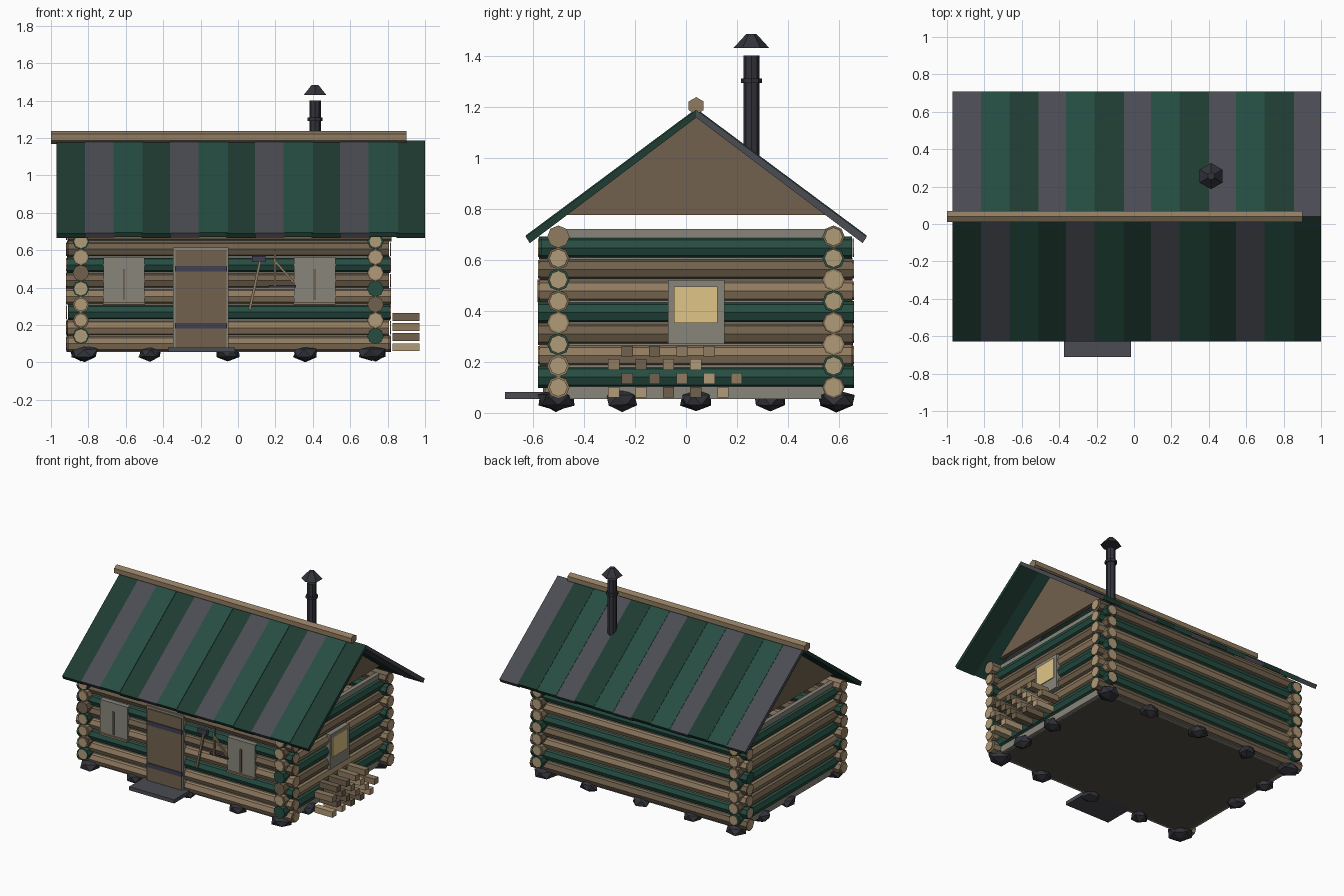
import bpy, bmesh, random
from math import sin, cos, tau, hypot, pi

if "Cube" in bpy.data.objects:
    bpy.data.objects.remove(bpy.data.objects["Cube"])

random.seed(4)


def mat(name, *rgb):
    m = bpy.data.materials.new(name)
    m.diffuse_color = [(c / 255) ** 2.2 for c in rgb] + [1]
    m.use_nodes = True
    m.node_tree.nodes["Principled BSDF"].inputs["Base Color"].default_value = m.diffuse_color
    return m


TAN = mat("tan_wood", 142, 122, 96)
BROWN = mat("brown_wood", 112, 97, 78)
END = mat("cut_wood", 176, 153, 120)
GREEN = mat("green", 42, 78, 67)
DARK = mat("dark_green", 36, 62, 53)
SLATE = mat("slate", 76, 77, 84)
IRON = mat("iron", 54, 55, 62)
STRAP = mat("strap", 66, 66, 82)
FRAME = mat("frame_grey", 135, 132, 122)
FLOOR = mat("floor", 84, 80, 74)
PANE = mat("lit_pane", 222, 196, 134)


def prism(name, pts, axis, a, b, m):
    """Extrude a 2D profile along x, y or z from a to b."""
    place = {"x": lambda p, t: (t, *p),
             "y": lambda p, t: (p[0], t, p[1]),
             "z": lambda p, t: (*p, t)}[axis]
    bm = bmesh.new()
    lo, hi = [[bm.verts.new(place(p, t)) for p in pts] for t in (a, b)]
    bm.faces.new(lo)
    bm.faces.new(hi)
    n = len(pts)
    for i in range(n):
        j = (i + 1) % n
        bm.faces.new((lo[i], lo[j], hi[j], hi[i]))
    bmesh.ops.recalc_face_normals(bm, faces=bm.faces)
    me = bpy.data.meshes.new(name)
    bm.to_mesh(me)
    bm.free()
    me.materials.append(m)
    ob = bpy.data.objects.new(name, me)
    bpy.context.collection.objects.link(ob)
    return ob


def box(name, x0, x1, y0, y1, z0, z1, m):
    return prism(name, [(x0, y0), (x1, y0), (x1, y1), (x0, y1)], "z", z0, z1, m)


def ngon(u, v, r, n, phase=0.0):
    return [(u + r * cos(phase + tau * i / n), v + r * sin(phase + tau * i / n))
            for i in range(n)]


def strip(name, p, q, w, y0, y1, m):
    """Thin bar in the xz plane from p to q."""
    dx, dz = q[0] - p[0], q[1] - p[1]
    l = hypot(dx, dz)
    nx, nz = -dz / l * w / 2, dx / l * w / 2
    pts = [(p[0] + nx, p[1] + nz), (q[0] + nx, q[1] + nz),
           (q[0] - nx, q[1] - nz), (p[0] - nx, p[1] - nz)]
    prism(name, pts, "y", y0, y1, m)


XL, XR, YF, YB = -0.84, 0.735, -0.5, 0.578   # wall centre lines
CY = 0.04

# Log walls with pale cut ends
def log_wall(name, axis, u, z0, a, b, mats):
    for i, m in enumerate(mats):
        z = z0 + i * 0.0843
        j, k = random.uniform(-0.012, 0.004), random.uniform(-0.012, 0.004)
        prism(name + "_log", ngon(u, z, 0.044, 8), axis, a - j, b + k, m)
        prism(name + "_log_end", ngon(u, z, 0.036, 8), axis, a - 0.002, a + 0.004, END)
        prism(name + "_log_end", ngon(u, z, 0.036, 8), axis, b - 0.004, b + 0.002, END)


front_mats = [TAN, TAN, GREEN, TAN, BROWN, GREEN, BROWN, TAN]
side_mats = [GREEN, TAN, BROWN, GREEN, TAN, BROWN, GREEN]
log_wall("front", "x", YF, 0.1, -0.917, 0.817, front_mats)
log_wall("back", "x", YB, 0.1, -0.917, 0.817, [BROWN, GREEN, TAN, BROWN, GREEN, TAN, GREEN, BROWN])
log_wall("right", "y", XR, 0.141, -0.577, 0.657, side_mats)
log_wall("left", "y", XL, 0.141, -0.577, 0.657, side_mats[::-1])

# Chinking behind the logs, and floor
for y in (YF, YB):
    box("chinking", XL, XR, y - 0.015, y + 0.015, 0.055, 0.72, FRAME)
for x in (XL, XR):
    box("chinking", x - 0.015, x + 0.015, YF, YB, 0.055, 0.72, FRAME)
box("floor", XL, XR, YF, YB, 0.055, 0.075, FLOOR)

# Gables
for x in (XL, XR):
    prism("gable", [(CY - 0.52, 0.775), (CY + 0.52, 0.775), (CY, 1.172)],
          "x", x - 0.015, x + 0.015, BROWN)

# Roof sheets
W = 1.97 / 13
for s, cycle in ((-1, (DARK, SLATE, GREEN)), (1, (SLATE, GREEN, DARK))):
    for i in range(13):
        d = (i % 3) * 0.0025
        prof = [(0, 1.187 + d), (0.668, 0.69 + d), (0.652, 0.665 + d), (0, 1.157 + d)]
        x = -0.97 + i * W
        prism("roof_sheet", [(CY + s * y, z) for y, z in prof], "x",
              x, min(x + W + 0.006, 1.0), cycle[i % 3])
prism("ridge_beam", ngon(CY, 1.203, 0.034, 6, pi / 2), "x", -1.0, 0.9, TAN)

# Stove pipe with collar and rain cap
PX, PY = 0.412, 0.256
prism("stove_pipe", ngon(PX, PY, 0.031, 8), "z", 0.99, 1.4, IRON)
prism("pipe_collar", ngon(PX, PY, 0.041, 8), "z", 1.292, 1.31, IRON)
bpy.ops.mesh.primitive_cone_add(vertices=6, radius1=0.07, radius2=0.02, depth=0.055,
                                location=(PX, PY, 1.457))
cap = bpy.context.object
cap.name = "pipe_cap"
cap.data.materials.append(IRON)

# Door with frame, straps and step
box("door_frame", -0.348, -0.05, -0.552, -0.49, 0.07, 0.615, FRAME)
box("door", -0.334, -0.062, -0.56, -0.5, 0.075, 0.6, BROWN)
for z in (0.195, 0.5):
    box("door_strap", -0.336, -0.058, -0.566, -0.55, z - 0.015, z + 0.015, STRAP)
box("door_step", -0.375, -0.015, -0.71, -0.48, 0.055, 0.081, SLATE)

# Shuttered front windows
for x in (-0.61, 0.41):
    box("window_panel", x - 0.11, x + 0.11, -0.55, -0.49, 0.32, 0.56, FRAME)
    box("window_bar", x - 0.006, x + 0.006, -0.558, -0.54, 0.335, 0.5, BROWN)
    box("window_sill", x - 0.112, x + 0.112, -0.562, -0.5, 0.31, 0.323, TAN)

# Lit side window
box("side_window_frame", XR, 0.787, -0.07, 0.15, 0.27, 0.52, FRAME)
box("side_window_pane", XR, 0.793, -0.047, 0.124, 0.352, 0.496, PANE)

# Axe and saw hung on the front wall
strip("axe_handle", (0.062, 0.28), (0.12, 0.55), 0.014, -0.565, -0.551, TAN)
box("axe_head", 0.075, 0.147, -0.57, -0.548, 0.537, 0.57, STRAP)
strip("saw_post", (0.198, 0.41), (0.198, 0.6), 0.012, -0.562, -0.55, TAN)
strip("saw_brace", (0.19, 0.55), (0.3, 0.425), 0.012, -0.562, -0.55, TAN)
strip("saw_blade", (0.165, 0.408), (0.31, 0.408), 0.014, -0.56, -0.552, IRON)

# Firewood stack
for z, y0, n in ((0.081, -0.283, 5), (0.135, -0.23, 5), (0.19, -0.283, 4), (0.242, -0.23, 4)):
    for i in range(n):
        y = y0 + i * 0.107
        box("firewood", 0.825, 0.97, y - 0.022, y + 0.022, z - 0.021, z + 0.021,
            random.choice((TAN, END, BROWN)))

# Foundation stones
spots = [(x, y) for x in (XL + 0.02, -0.47, -0.055, 0.36, XR - 0.02) for y in (YF - 0.01, YB + 0.01)]
spots += [(XR, -0.25), (XR, CY), (XL, CY), (XL, 0.33)]
for x, y in spots:
    bpy.ops.mesh.primitive_ico_sphere_add(subdivisions=1, radius=1, location=(x, y, 0.05),
                                          rotation=(0, 0, random.uniform(0, tau)))
    ob = bpy.context.object
    ob.name = "foundation_stone"
    big = 0.085 if x in (XL + 0.02, XR - 0.02) else 0.07
    ob.scale = (big, big * 0.9, 0.045)
    for v in ob.data.vertices:
        v.co *= random.uniform(0.85, 1.1)
    ob.data.materials.append(IRON)
